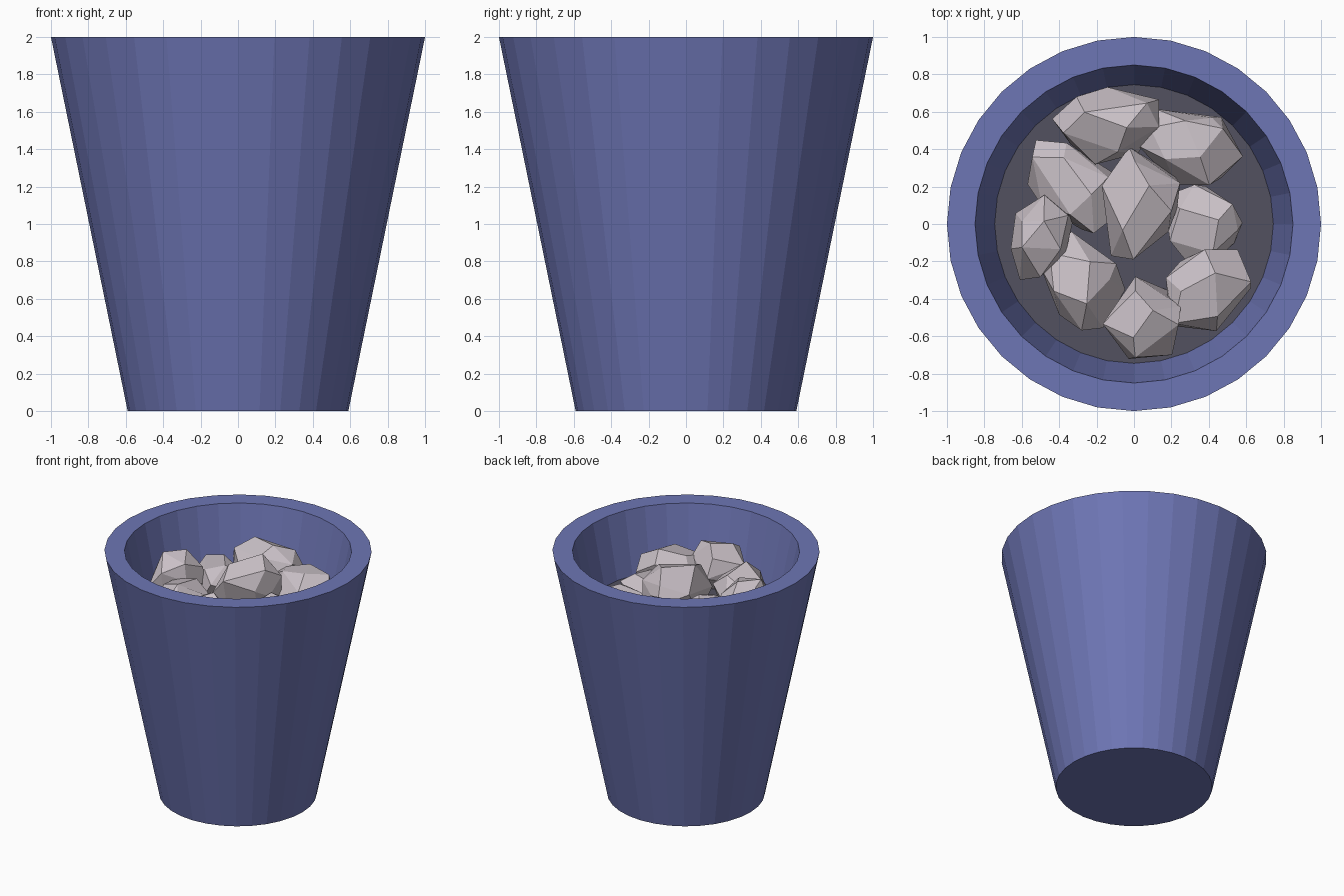
import bpy, bmesh, math, random
from mathutils import Vector, Matrix

if "Cube" in bpy.data.objects:
    bpy.data.objects.remove(bpy.data.objects["Cube"])


def material(name, rgb):
    m = bpy.data.materials.new(name)
    m.diffuse_color = (*rgb, 1)
    m.use_nodes = True
    m.node_tree.nodes["Principled BSDF"].inputs["Base Color"].default_value = m.diffuse_color
    return m


BLUE = material("glazed blue", (0.155, 0.18, 0.46))
SOIL = material("dark soil", (0.085, 0.083, 0.115))
STONE = material("pale stone", (0.60, 0.54, 0.58))
SIDES = 32
SOIL_Z = 1.5


def finish(bm, name, mat):
    bmesh.ops.recalc_face_normals(bm, faces=bm.faces)
    me = bpy.data.meshes.new(name)
    bm.to_mesh(me)
    bm.free()
    me.materials.append(mat)
    ob = bpy.data.objects.new(name, me)
    bpy.context.collection.objects.link(ob)
    return ob


def ring(bm, r, z):
    step = math.tau / SIDES
    return [bm.verts.new((r * math.cos(i * step), r * math.sin(i * step), z))
            for i in range(SIDES)]


# Tapered pot: base, outer wall, flat rim, inner wall down to the soil
bm = bmesh.new()
rings = [ring(bm, r, z) for r, z in
         [(0.59, 0), (1.0, 2), (0.85, 2), (0.745, SOIL_Z)]]
for a, b in zip(rings, rings[1:]):
    for i in range(SIDES):
        j = (i + 1) % SIDES
        bm.faces.new((a[i], a[j], b[j], b[i]))
bm.faces.new(rings[0][::-1])
bm.faces.new(rings[-1])
pot = finish(bm, "pot", BLUE)

# Soil disc, just above the pot's inner floor
bm = bmesh.new()
bm.faces.new(ring(bm, 0.745, SOIL_Z + 0.004))
soil = finish(bm, "soil", SOIL)
if soil.data.polygons[0].normal.z < 0:
    soil.data.flip_normals()


# Faceted stone: hull of jittered sphere points fitted to a turned box
def stone(name, x, y, length, width, turn, top, seed):
    rnd = random.Random(seed)
    n = 17
    pts = []
    for i in range(n):
        h = 1 - 2 * (i + 0.5) / n
        a = i * 2.39996 + rnd.uniform(-0.4, 0.4)
        r = math.sqrt(1 - h * h)
        p = Vector((r * math.cos(a), r * math.sin(a), h))
        pts.append(p * rnd.uniform(0.85, 1.12))
    lo = [min(p[k] for p in pts) for k in range(3)]
    hi = [max(p[k] for p in pts) for k in range(3)]
    bottom = max(SOIL_Z - 0.04, top - 0.44)
    size = (length, width, top - bottom)
    rot = Matrix.Rotation(math.radians(turn), 3, 'Z')
    centre = Vector((x, y, (top + bottom) / 2))
    bm = bmesh.new()
    for p in pts:
        q = Vector([((p[k] - lo[k]) / (hi[k] - lo[k]) - 0.5) * size[k]
                    for k in range(3)])
        bm.verts.new(centre + rot @ q)
    res = bmesh.ops.convex_hull(bm, input=bm.verts)
    loose = [v for v in bm.verts if not v.link_faces]
    bmesh.ops.delete(bm, geom=loose, context='VERTS')
    # merge near-coplanar triangles into larger facets
    bmesh.ops.dissolve_limit(bm, angle_limit=math.radians(14),
                             verts=bm.verts, edges=bm.edges)
    finish(bm, name, STONE)


# Stones: x, y, length, width, turn, top height
stones = [
    (-0.14, 0.53, 0.58, 0.40, 8, 1.84),
    (0.30, 0.43, 0.52, 0.43, -40, 1.77),
    (0.37, 0.01, 0.42, 0.40, 0, 1.70),
    (0.39, -0.34, 0.52, 0.40, 45, 1.80),
    (0.04, -0.51, 0.44, 0.40, 80, 1.86),
    (-0.27, -0.31, 0.53, 0.40, -60, 1.82),
    (-0.50, -0.08, 0.47, 0.31, 80, 1.88),
    (-0.33, 0.21, 0.60, 0.38, -38, 1.76),
    (0.01, 0.09, 0.58, 0.42, 70, 1.92),
]
for i, s in enumerate(stones):
    stone(f"stone_{i + 1}", *s, seed=i + 3)
